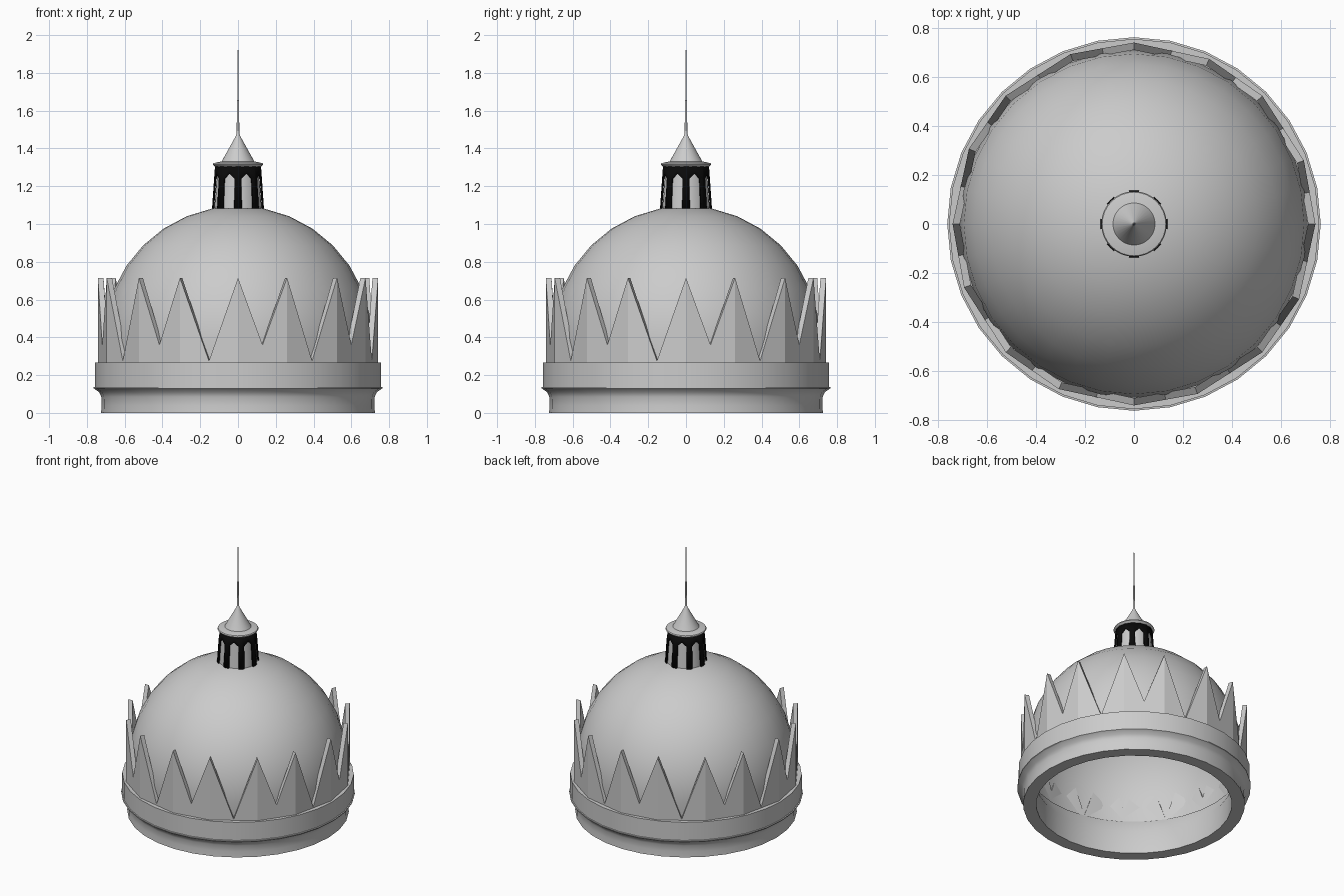
import bpy, bmesh
from math import sin, cos, radians, pi

if "Cube" in bpy.data.objects:
    bpy.data.objects.remove(bpy.data.objects["Cube"])


def make_object(name, bm, angle=30, mat=None):
    bmesh.ops.remove_doubles(bm, verts=bm.verts, dist=0.0002)
    bmesh.ops.recalc_face_normals(bm, faces=bm.faces)
    me = bpy.data.meshes.new(name)
    bm.to_mesh(me)
    bm.free()
    ob = bpy.data.objects.new(name, me)
    bpy.context.collection.objects.link(ob)
    if mat:
        me.materials.append(mat)
    bpy.ops.object.select_all(action='DESELECT')
    ob.select_set(True)
    bpy.context.view_layer.objects.active = ob
    bpy.ops.object.shade_smooth_by_angle(angle=radians(angle))
    return ob


def lathe(name, profile, segs=32, angle=30, mat=None):
    bm = bmesh.new()
    verts = [bm.verts.new((r, 0, z)) for r, z in profile]
    edges = [bm.edges.new(p) for p in zip(verts, verts[1:])]
    bmesh.ops.spin(bm, geom=verts + edges, cent=(0, 0, 0), axis=(0, 0, 1),
                   angle=2 * pi, steps=segs)
    return make_object(name, bm, angle, mat)


def polar(deg, r, z):
    # degrees run anticlockwise from the front
    a = radians(deg - 90)
    return (r * cos(a), r * sin(a), z)


black = bpy.data.materials.new("dark_metal")
black.diffuse_color = (0.003, 0.003, 0.003, 1)
black.use_nodes = True
black.node_tree.nodes["Principled BSDF"].inputs["Base Color"].default_value = black.diffuse_color

# Base with moulded rim and raised band, open inside up into the dome
lathe("base_band", [(0.69, 0.268), (0.64, 0.165), (0.64, 0), (0.725, 0), (0.722, 0.04),
                    (0.724, 0.085), (0.735, 0.11), (0.764, 0.13), (0.764, 0.137),
                    (0.757, 0.138), (0.757, 0.268), (0.69, 0.268)], 32, 50)

# Main dome
R, CZ = 0.71, 0.385
lathe("dome", [(R * cos(radians(a)), CZ + R * sin(radians(a)))
               for a in [-11.25 + 11.25 * i for i in range(10)]])

# Crown of sixteen flat-folded spikes, with alternating shallow and deep valleys
outline = []
for k in range(8):
    b = 45 * k
    outline += [(b, 0.715, 1), (b + 10.25, 0.36, cos(radians(10.25))),
                (b + 20.5, 0.715, 1), (b + 32.75, 0.275, cos(radians(12.25)))]
bm = bmesh.new()
rings = []
for r, flat in ((0.742, True), (0.742, False), (0.712, False), (0.712, True)):
    rings.append([bm.verts.new(polar(a, r * f, 0.262 if flat else z)) for a, z, f in outline])
n = len(outline)
for j in range(4):
    lo, hi = rings[j], rings[(j + 1) % 4]
    for i in range(n):
        bm.faces.new((lo[i], lo[(i + 1) % n], hi[(i + 1) % n], hi[i]))
make_object("crown_spikes", bm, 5)

# Lantern core seen through the arches
lathe("lantern_core", [(0.127, 1.06), (0.11, 1.30)], 24)

# Lantern arcade: eight pointed arches in dark metal
Z0, Z1, SPRING, TIP = 1.075, 1.305, 1.24, 1.268
BAYS = 8
HALF, OPEN = 180 / BAYS, 14
bm = bmesh.new()


def on_drum(deg, z):
    r = 0.138 - 0.016 * (z - Z0) / (Z1 - Z0)
    return bm.verts.new(polar(deg, r, z))


for k in range(BAYS):
    c = HALF * (1 + 2 * k)
    for s in (-1, 1):
        pier = [(HALF, Z0), (HALF, SPRING), (OPEN, SPRING), (OPEN, Z0)]
        head = [(HALF, SPRING), (HALF, Z1), (0, Z1), (0, TIP), (OPEN, SPRING)]
        for poly in (pier, head):
            vs = [on_drum(c + s * a, z) for a, z in poly]
            bm.faces.new(vs if s < 0 else vs[::-1])
arcade = make_object("lantern_arcade", bm, 30, black)
mod = arcade.modifiers.new("thickness", 'SOLIDIFY')
mod.thickness = 0.01
mod.offset = -1

# Lantern cornice
lathe("lantern_cornice", [(0, 1.298), (0.115, 1.298), (0.134, 1.315), (0.130, 1.322),
                          (0.085, 1.332), (0, 1.332)])

# Cone roof and tapering spire
lathe("cone_roof", [(0, 1.33), (0.087, 1.33), (0.012, 1.465), (0.007, 1.48), (0, 1.48)])
lathe("spire", [(0.0085, 1.465), (0.007, 1.50), (0.0055, 1.65), (0.003, 1.66),
                (0.0025, 1.85), (0, 2.0)], 12)
